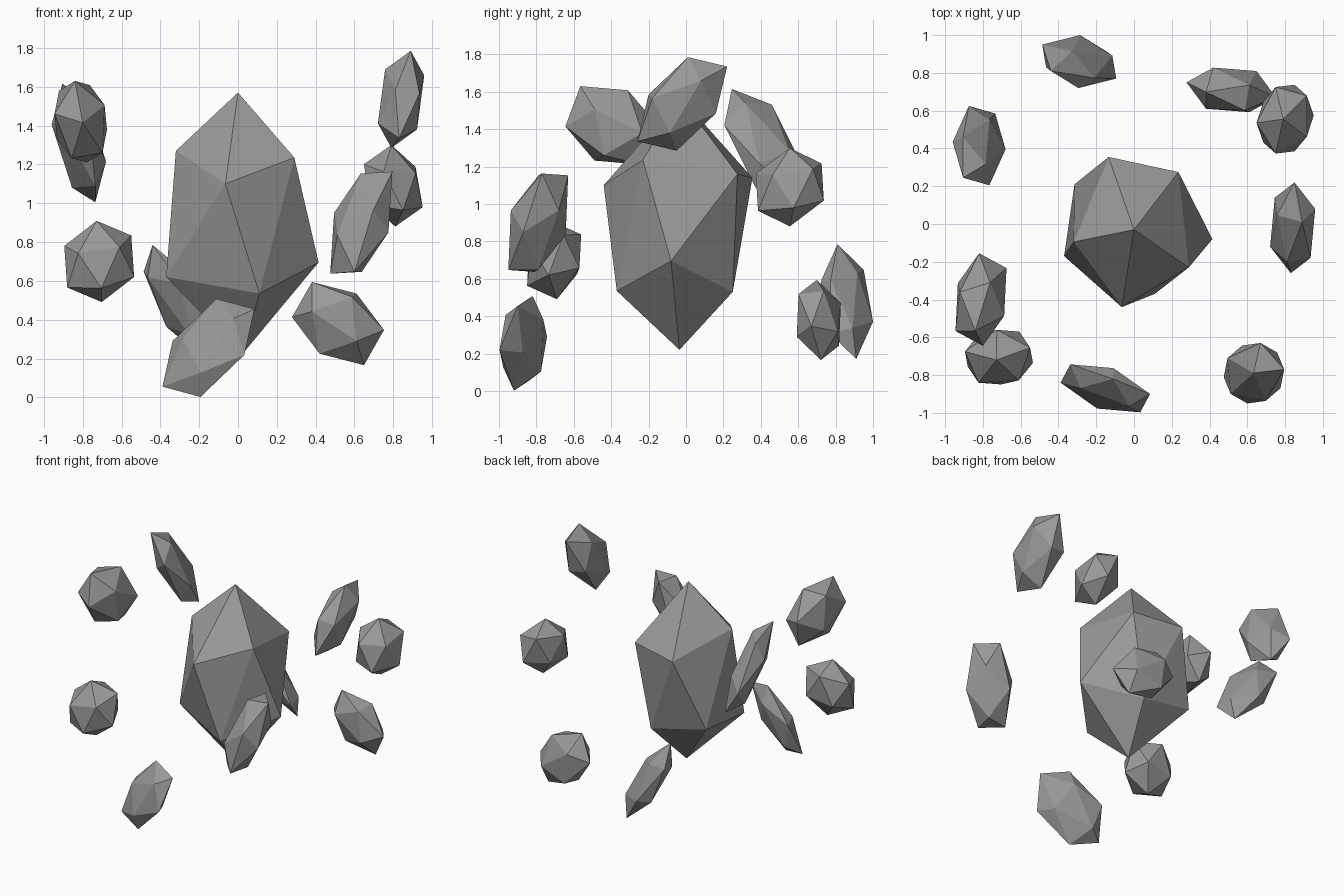
import bpy
import bmesh
from mathutils import Vector

cube = bpy.data.objects.get("Cube")
if cube:
    bpy.data.objects.remove(cube, do_unlink=True)

# Single stone colour
stone = bpy.data.materials.new("grey_stone")
stone.use_nodes = True
GREY = (0.32, 0.32, 0.32, 1.0)
stone.diffuse_color = GREY
bsdf = stone.node_tree.nodes["Principled BSDF"]
bsdf.inputs["Base Color"].default_value = GREY
bsdf.inputs["Roughness"].default_value = 0.9

PHI = (1 + 5 ** 0.5) / 2


def hull_object(name, points, centre=(0, 0, 0)):
    """Flat-shaded convex crystal through the given corners."""
    bm = bmesh.new()
    for p in points:
        bm.verts.new(p)
    res = bmesh.ops.convex_hull(bm, input=bm.verts)
    loose = [v for v in bm.verts if not v.link_faces]
    bmesh.ops.delete(bm, geom=loose, context="VERTS")
    bmesh.ops.recalc_face_normals(bm, faces=bm.faces)
    mesh = bpy.data.meshes.new(name)
    bm.to_mesh(mesh)
    bm.free()
    mesh.materials.append(stone)
    obj = bpy.data.objects.new(name, mesh)
    obj.location = centre
    bpy.context.collection.objects.link(obj)
    return obj


def shard(name, centre, *axes):
    """Stretched icosahedron: three corner axes fix the other three,
    and every corner has a mirror twin through the centre."""
    a = [Vector(v) for v in axes]
    total = a[0] + a[1] + a[2]
    a += [PHI * total - v / PHI for v in a]
    hull_object(name, a + [-v for v in a], centre)


# Large central crystal: tip, upper ring, lower ring, bottom point
tip = [(0, -0.03, 1.57)]
upper_ring = [(-0.32, -0.095, 1.27), (-0.065, -0.44, 1.10), (0.29, -0.23, 1.235),
              (0.235, 0.275, 1.16), (-0.135, 0.355, 1.14)]
lower_ring = [(-0.37, -0.17, 0.62), (0.11, -0.37, 0.535), (0.415, -0.08, 0.695),
              (0.12, 0.25, 0.53), (-0.315, 0.21, 0.62)]
bottom = [(0.02, -0.035, 0.22)]
hull_object("central_crystal", tip + upper_ring + lower_ring + bottom)

# Floating shards around it
shard("shard_back", (-0.29, 0.86, 0.478),
      (0.005, 0.14, -0.107), (0.196, -0.09, -0.17), (-0.15, -0.05, 0.307))
shard("shard_back_left_low", (0.515, 0.71, 0.38),
      (-0.134, -0.011, 0.214), (0.237, -0.04, -0.033), (-0.095, -0.026, -0.155))
shard("shard_back_left_high", (0.80, 0.555, 1.09),
      (-0.01, 0, 0.21), (0.05, 0.182, -0.072), (0.05, -0.17, -0.126))
shard("shard_left_top", (0.84, -0.02, 1.535),
      (0.05, 0.03, 0.25), (-0.01, -0.24, -0.20), (0.03, 0.18, -0.05))
shard("shard_front_left", (0.635, -0.79, 0.90),
      (0.16, 0.02, 0.263), (-0.035, -0.16, -0.253), (-0.14, 0.08, 0.05))
shard("shard_front_low", (-0.152, -0.87, 0.255),
      (0.237, -0.03, 0.20), (-0.041, -0.05, -0.253), (-0.185, 0.127, 0.036))
shard("shard_front_right", (-0.715, -0.705, 0.70),
      (-0.013, -0.015, 0.209), (0.18, -0.03, -0.08), (-0.165, -0.05, -0.134))
shard("shard_right_top", (-0.81, -0.40, 1.42),
      (-0.03, -0.165, 0.21), (-0.01, 0.245, 0.005), (0.112, -0.04, -0.16))
shard("shard_back_right", (-0.82, 0.415, 1.31),
      (-0.085, -0.17, 0.305), (-0.054, 0.21, -0.11), (0.14, -0.02, -0.095))
